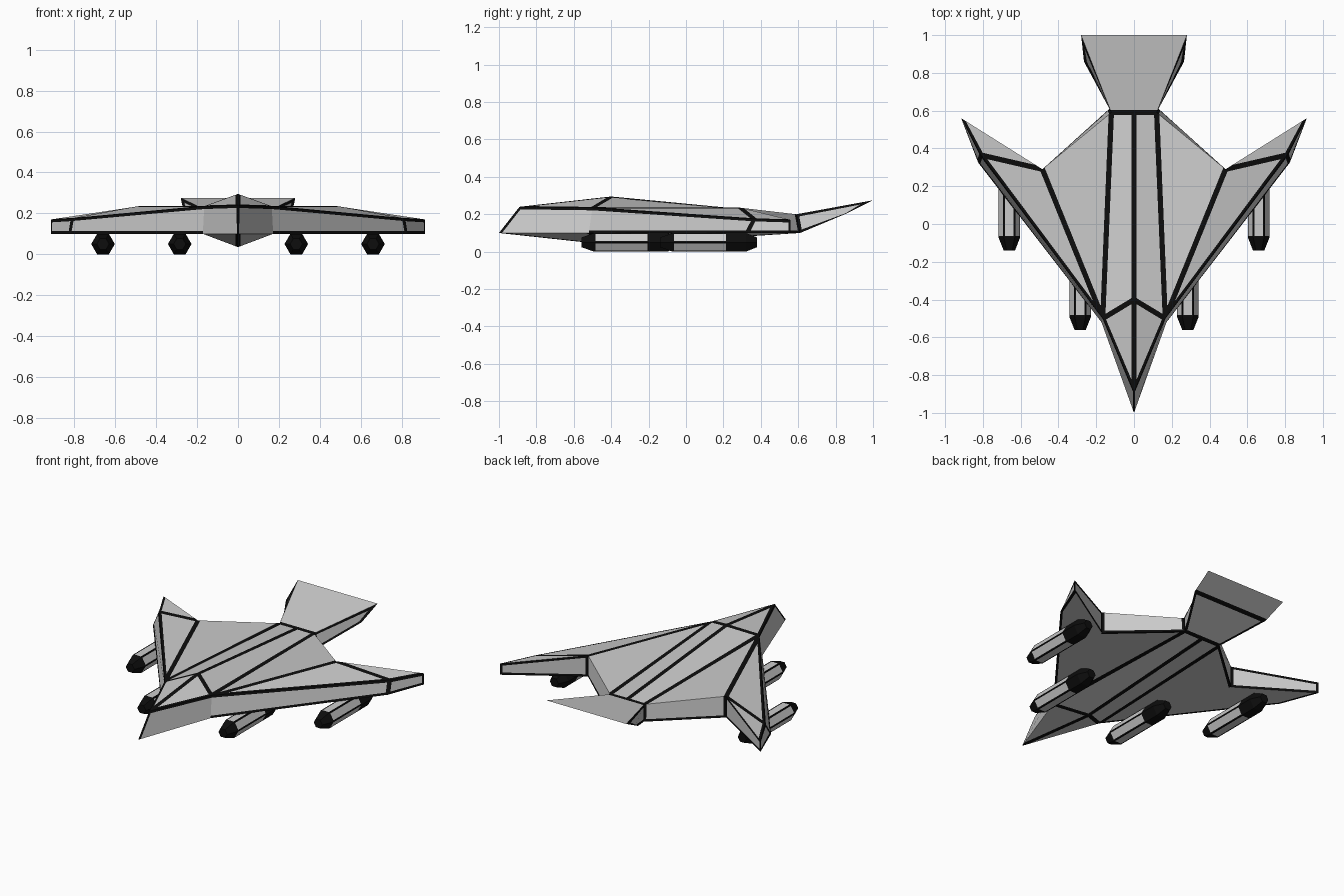
import bpy, bmesh, math
from mathutils import Vector

if "Cube" in bpy.data.objects:
    bpy.data.objects.remove(bpy.data.objects["Cube"])


def material(name, rgb):
    m = bpy.data.materials.new(name)
    m.diffuse_color = (*rgb, 1)
    m.use_nodes = True
    m.node_tree.nodes["Principled BSDF"].inputs["Base Color"].default_value = m.diffuse_color
    return m


GREY = material("hull_grey", (0.6, 0.6, 0.6))
BLACK = material("trim_black", (0.004, 0.004, 0.004))


def finish(name, bm):
    me = bpy.data.meshes.new(name)
    bm.to_mesh(me)
    bm.free()
    me.materials.append(GREY)
    me.materials.append(BLACK)
    ob = bpy.data.objects.new(name, me)
    bpy.context.collection.objects.link(ob)
    return ob


# Key corners of the right half
P = {
    "NT": (0, -.89, .24), "PK": (0, -.4, .295), "RT": (0, .59, .2),
    "SH": (.165, -.5, .235), "RC": (.12, .59, .2), "TC": (.485, .29, .235),
    "WK": (.81, .365, .175), "TIP": (.915, .56, .17),
    "NB": (0, -1, .1), "KB": (0, -.4, .035), "RB": (0, .61, .1),
    "SB": (.172, -.52, .1), "RCB": (.13, .61, .1), "TCB": (.485, .29, .1),
    "WB": (.825, .325, .1), "TB": (.915, .56, .1),
    "T1": (.28, 1, .275), "TM": (0, 1, .275),
    "T2": (.265, .86, .205), "BM": (0, .86, .205),
}
STRIPE = 0.014


def panel(bm, spec, mirror):
    """Add one panel; a '-' after a corner paints a black stripe along its next edge."""
    names = spec.split()
    pts = [Vector(P[n.strip("-")]) for n in names]
    w = [STRIPE if n.endswith("-") else 0 for n in names]
    k = len(pts)
    inner = []
    for i, p in enumerate(pts):
        to_prev = (pts[i - 1] - p).normalized()
        to_next = (pts[(i + 1) % k] - p).normalized()
        s = to_prev.cross(to_next).length
        inner.append(p + to_next * (w[i - 1] / s) + to_prev * (w[i] / s))

    def face(loop, index):
        clean = [q for i, q in enumerate(loop) if (q - loop[i - 1]).length > 1e-5]
        if len(clean) < 3:
            return
        if mirror:
            clean = [Vector((-q.x, q.y, q.z)) for q in reversed(clean)]
        bm.faces.new([bm.verts.new(q) for q in clean]).material_index = index

    face(inner, 0)
    for i in range(k):
        if w[i]:
            j = (i + 1) % k
            face([pts[i], pts[j], inner[j], inner[i]], 1)


def build(name, specs):
    bm = bmesh.new()
    for spec in specs:
        for mirror in (False, True):
            panel(bm, spec, mirror)
    bmesh.ops.remove_doubles(bm, verts=bm.verts, dist=1e-5)
    return finish(name, bm)


# Central fuselage with nose and keel
build("fuselage", ["NT- SH- PK-", "PK- SH- RC- RT-", "NB SB SH- NT-",
                   "NB- KB- SB", "KB- RB- RCB- SB-"])
# Swept wings with clipped tips
build("wings", ["SH- TC RC-", "SH- WK- TC-", "WK- TIP TC-",
                "SB- WB- WK- SH", "WB- TB- TIP- WK-", "TB- TCB- TC- TIP-",
                "TCB- RCB- RC TC-", "SB- RCB- TCB", "SB TCB WB-", "WB TCB TB-"])
# Upswept flared tail
build("tail", ["RT- RC T1 TM", "RCB- T2- T1- RC-", "RB BM- T2- RCB-", "T2- BM TM T1"])


# Six-sided pods under the wings, with pale panels on the front part
def pod(name, x, y):
    bm = bmesh.new()
    profile = [(-.26, .03), (-.19, .0577), (.1, .0577), (.2, .0577), (.26, .03)]
    rings = [[bm.verts.new((x + r * math.cos(a * math.pi / 3), y + dy,
                            .05 + r * math.sin(a * math.pi / 3))) for a in range(6)]
             for dy, r in profile]
    pale = []
    for s in range(len(rings) - 1):
        for a in range(6):
            b = (a + 1) % 6
            f = bm.faces.new([rings[s][a], rings[s][b], rings[s + 1][b], rings[s + 1][a]])
            if s == 1:
                pale.append(f)
    bm.faces.new(rings[0])
    bm.faces.new(rings[-1])
    for f in bm.faces:
        f.material_index = 1
    bmesh.ops.recalc_face_normals(bm, faces=bm.faces)
    bmesh.ops.inset_individual(bm, faces=pale, thickness=.01)
    for f in pale:
        f.material_index = 0
    finish(name, bm)


for side, sx in (("right", 1), ("left", -1)):
    pod("inner_pod_" + side, sx * .285, -.30)
    pod("outer_pod_" + side, sx * .66, .12)
